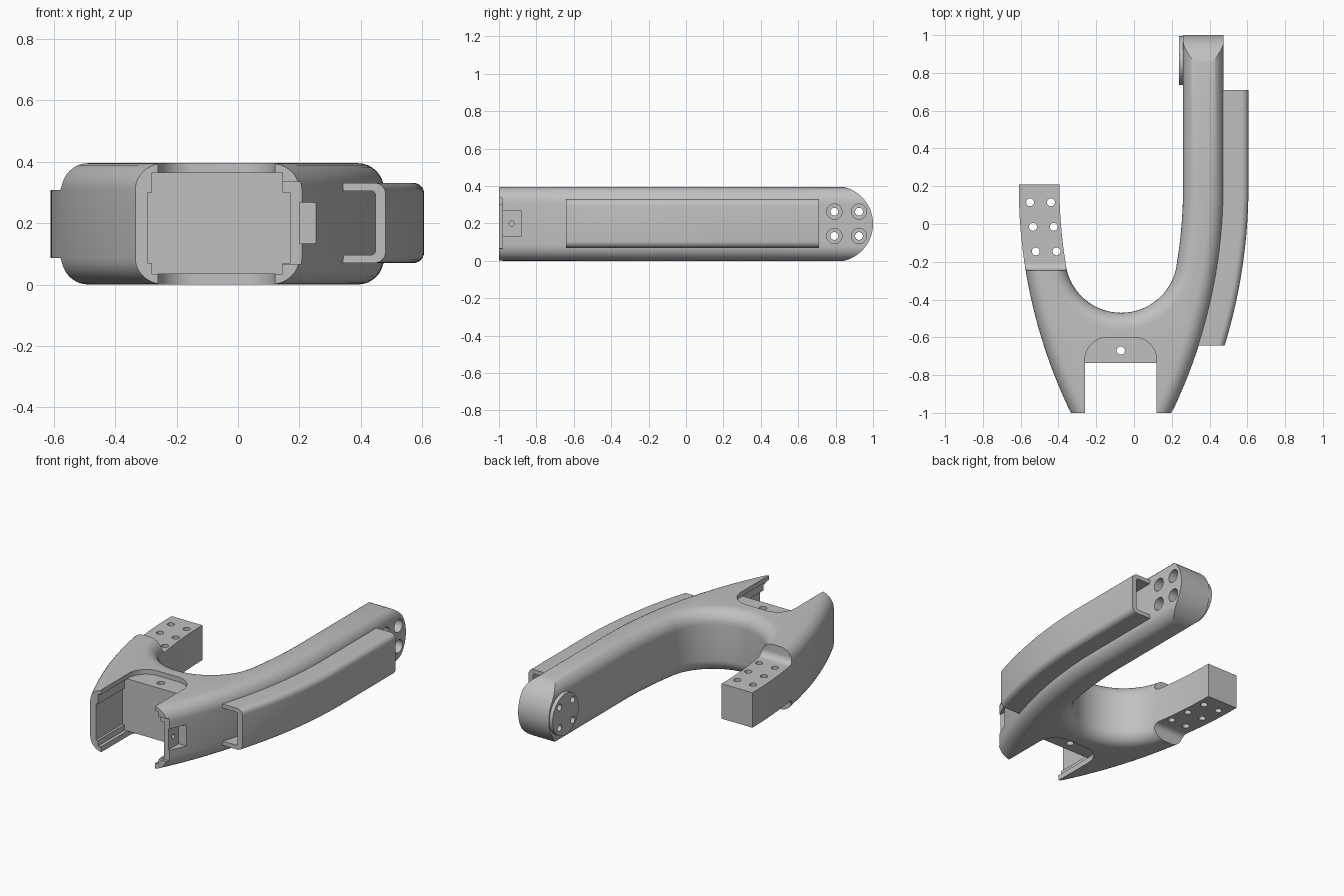
import bpy, bmesh, math
from mathutils import Vector

if "Cube" in bpy.data.objects:
    bpy.data.objects.remove(bpy.data.objects["Cube"])

H, MID = 0.395, 0.1975          # body height and mid height
CX = -0.0675                    # symmetry line of the fork
ARC_C, ARC_Y = -2.275, 0.2      # centre of the big side arc

grey = bpy.data.materials.new("mid_grey")
grey.diffuse_color = (0.53, 0.53, 0.53, 1)
grey.use_nodes = True
grey.node_tree.nodes["Principled BSDF"].inputs["Base Color"].default_value = grey.diffuse_color


def side(x0, y):
    """x of a side curve that is straight above ARC_Y and arcs inward below."""
    return x0 if y >= ARC_Y else ARC_C + math.sqrt((x0 - ARC_C) ** 2 - (ARC_Y - y) ** 2)


def make(name, rings):
    """Skin a list of equal rings and cap the ends."""
    bm = bmesh.new()
    vs = [[bm.verts.new(p) for p in r] for r in rings]
    n = len(rings[0])
    for a, b in zip(vs, vs[1:]):
        for i in range(n):
            j = (i + 1) % n
            bm.faces.new((a[i], a[j], b[j], b[i]))
    bm.faces.new(vs[0])
    bm.faces.new(vs[-1])
    bmesh.ops.recalc_face_normals(bm, faces=bm.faces)
    me = bpy.data.meshes.new(name)
    bm.to_mesh(me)
    bm.free()
    me.materials.append(grey)
    ob = bpy.data.objects.new(name, me)
    bpy.context.collection.objects.link(ob)
    return ob


def prism(name, pts, axis, lo, hi):
    """Extrude a 2D polygon along an axis."""
    def place(p, t):
        q = list(p)
        q.insert(axis, t)
        return q
    return make(name, [[place(p, t) for p in pts] for t in (lo, hi)])


def box(x0, x1, y0, y1, z0, z1):
    return prism("cutter", [(x0, y0), (x1, y0), (x1, y1), (x0, y1)], 2, z0, z1)


def arc(cx, cy, r, a0, a1, n):
    return [(cx + r * math.cos(math.radians(a0 + (a1 - a0) * i / n)),
             cy + r * math.sin(math.radians(a0 + (a1 - a0) * i / n))) for i in range(n + 1)]


def rod(a, b, r, axis, lo, hi, n=24, name="cutter"):
    return prism(name, arc(a, b, r, 0, 360 - 360 / n, n - 1), axis, lo, hi)


def cut(ob, cutter, op='DIFFERENCE', keep=False):
    m = ob.modifiers.new("cut", 'BOOLEAN')
    m.object, m.operation, m.solver = cutter, op, 'EXACT'
    bpy.context.view_layer.objects.active = ob
    bpy.ops.object.modifier_apply(modifier=m.name)
    if not keep:
        bpy.data.objects.remove(cutter)


# Fork outline with overlong ends: right outer, arm end, inner U, left arm end, left outer
XO, XI = 0.475, 0.26
ys = [-1.08 + i * 1.28 / 30 for i in range(31)]
yi = [0.2 - i * 0.42 / 8 for i in range(9)]
x_end = side(XO, ys[0])
outline = [(x_end, -1.4)] + [(side(XO, y), y) for y in ys] + [(XO, 1.3), (XI, 1.3)]
outline += [(side(XI, y), y) for y in yi]
outline += arc(CX, -0.173, 0.297, -12, -168, 32)
outline += [(2 * CX - side(XI, y), y) for y in reversed(yi)]
outline += [(2 * CX - XI, 0.6), (2 * CX - XO, 0.6)]
outline += [(2 * CX - side(XO, y), y) for y in reversed(ys)] + [(2 * CX - x_end, -1.4)]


def inset(pts, d):
    out = []
    for i, p in enumerate(pts):
        p = Vector(p)
        a = (p - Vector(pts[i - 1])).normalized()
        b = (Vector(pts[(i + 1) % len(pts)]) - p).normalized()
        na, nb = Vector((-a.y, a.x)), Vector((-b.y, b.x))
        out.append(p + (na + nb) * d / (1 + na.dot(nb)))
    return out


# Body: stacked rings give the rounded top and bottom edges
F, K = 0.085, 8
low = [(F * (1 - math.sin(t)), F * (1 - math.cos(t)))
       for t in [math.pi / 2 * i / K for i in range(K + 1)]]
prof = low + [(d, H - z) for d, z in reversed(low)]
body = make("fork_body", [[(p.x, p.y, z) for p in inset(outline, d)] for d, z in prof])

# Flat front, round arm end, short arm trimmed to length
cut(body, prism("cutter", [(-1, MID - 0.203)] + arc(0.797, MID, 0.203, -90, 90, 32)
                + [(-1, MID + 0.203)], 0, -1, 1), 'INTERSECT')
cut(body, box(-0.9, -0.2, 0.208, 0.9, -0.1, 0.5))

# Thin mounting tab on the short arm, with a filleted step and six holes
for s in (1, -1):
    fillet = [(y, MID + s * (z - MID)) for y, z in arc(-0.205, 0.348, 0.04, 180, 270, 8)]
    cut(body, prism("cutter", fillet + [(0.3, MID + s * 0.1105), (0.3, MID + s * 0.3),
                                        (-0.245, MID + s * 0.3)], 0, -0.8, -0.2))
for k in range(3):
    for x in (-0.55, -0.44):
        cut(body, rod(x + 0.015 * k, 0.115 - 0.13 * k, 0.021, 2, -0.1, 0.5))

# Front pocket: through slot, side grooves, shallow rounded recesses, pin hole
cut(body, box(-0.26, 0.12, -1.1, -0.735, -0.1, 0.5))
cut(body, box(-0.28, 0.145, -1.1, -0.735, 0.035, 0.365))
cut(body, box(-0.295, 0.17, -1.1, -0.735, 0.07, 0.30))
recess = [(-0.26, -0.8), (0.12, -0.8)] + arc(0.0, -0.72, 0.12, 0, 90, 10) \
    + arc(-0.14, -0.72, 0.12, 90, 180, 10)
for z0, z1 in ((0.365, 0.5), (-0.1, 0.035)):
    cut(body, prism("cutter", recess, 2, z0, z1))
cut(body, rod(-0.07, -0.67, 0.022, 2, -0.1, 0.5))

# Latch notch in the right prong
cut(body, box(0.13, 0.3, -1.1, -0.982, 0.065, 0.335))
cut(body, box(0.2, 0.35, -0.99, -0.88, 0.133, 0.267))
cut(body, rod(-0.932, 0.2, 0.014, 0, 0.1, 0.3, 16))

# Round pad on the inside of the long arm, four counterbored bolt holes
pad = rod(0.865, MID, 0.13, 0, 0.237, 0.275, 64, "joint_pad")
for y in (0.793, 0.925):
    for z in (0.133, 0.263):
        hole = rod(y, z, 0.021, 0, 0.1, 0.6)
        cut(body, hole, keep=True)
        cut(pad, hole)
        cut(body, rod(y, z, 0.041, 0, 0.38, 0.6))

# C-shaped side rail following the outer curve, open towards the body
Z0, Z1, W, T = 0.07, 0.331, 0.131, 0.026
section = [(-0.004, Z0)] + arc(W - 0.035, Z0 + 0.035, 0.035, -90, 0, 6) \
    + arc(W - 0.035, Z1 - 0.035, 0.035, 0, 90, 6) + [(-0.004, Z1), (-0.004, Z1 - T)] \
    + arc(W - 0.045, Z1 - T - 0.014, 0.014, 90, 0, 4) \
    + arc(W - 0.045, Z0 + T + 0.014, 0.014, 0, -90, 4) + [(-0.004, Z0 + T)]
rail_y = [0.71] + [0.2 - i * 0.842 / 20 for i in range(21)]
rail = make("side_rail", [[(side(XO + u, y), y, z) for u, z in section] for y in rail_y])

# Smooth shading with sharp edges kept
for ob in (body, pad, rail):
    bpy.ops.object.select_all(action='DESELECT')
    ob.select_set(True)
    bpy.context.view_layer.objects.active = ob
    bpy.ops.object.shade_smooth_by_angle(angle=math.radians(30))
